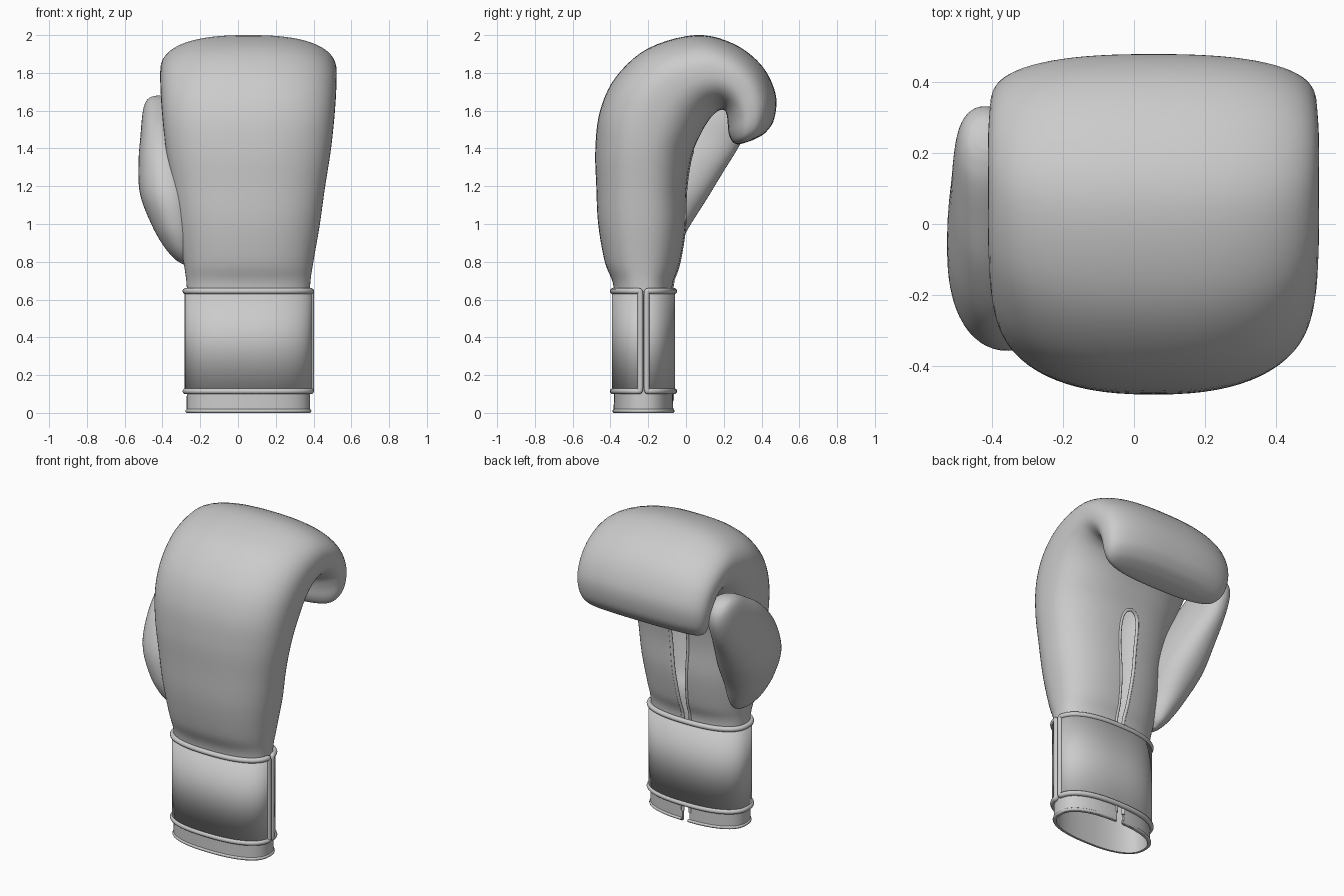
import bpy, bmesh, math

if "Cube" in bpy.data.objects:
    bpy.data.objects.remove(bpy.data.objects["Cube"])

CX, CY = 0.055, -0.225          # wrist centre


def spow(v, n):
    return math.copysign(abs(v) ** (2 / n), v)


def spline(keys, steps):
    """Catmull-Rom interpolation through rows of numbers."""
    rows = []
    for i in range(len(keys) - 1):
        p = [keys[max(0, min(len(keys) - 1, i + k))] for k in (-1, 0, 1, 2)]
        for s in range(steps):
            t = s / steps
            rows.append([0.5 * (2 * b + (c - a) * t + (2 * a - 5 * b + 4 * c - d) * t * t
                                + (3 * b - a - 3 * c + d) * t ** 3) for a, b, c, d in zip(*p)])
    rows.append(list(keys[-1]))
    return rows


def make_object(name, bm):
    bmesh.ops.recalc_face_normals(bm, faces=bm.faces)
    me = bpy.data.meshes.new(name)
    bm.to_mesh(me)
    bm.free()
    ob = bpy.data.objects.new(name, me)
    bpy.context.collection.objects.link(ob)
    return ob


def select(ob):
    bpy.ops.object.select_all(action='DESELECT')
    ob.select_set(True)
    bpy.context.view_layer.objects.active = ob


def smooth(ob, angle=40):
    select(ob)
    bpy.ops.object.shade_smooth_by_angle(angle=math.radians(angle))


def loft(name, rows, seg=72, cap_start=False):
    """Row: front edge y,z / back edge y,z / centre x / half width / roundness."""
    bm = bmesh.new()
    rings = []
    for fy, fz, by, bz, cx, hw, n in rows:
        ring = []
        for k in range(seg):
            t = 2 * math.pi * k / seg
            u, v = spow(math.cos(t), n), spow(math.sin(t), n)
            ring.append(bm.verts.new((cx + hw * u, (fy + by) / 2 + (by - fy) / 2 * v,
                                      (fz + bz) / 2 + (bz - fz) / 2 * v)))
        rings.append(ring)
    for a, b in zip(rings, rings[1:]):
        for k in range(seg):
            j = (k + 1) % seg
            bm.faces.new((a[k], a[j], b[j], b[k]))
    bm.faces.new(rings[-1])
    if cap_start:
        bm.faces.new(rings[0])
    return make_object(name, bm)


def tube(name, pts, radius, cyclic=False):
    cu = bpy.data.curves.new(name, 'CURVE')
    cu.dimensions = '3D'
    cu.bevel_depth, cu.bevel_resolution, cu.use_fill_caps = radius, 3, True
    sp = cu.splines.new('POLY')
    sp.points.add(len(pts) - 1)
    for p, co in zip(sp.points, pts):
        p.co = (*co, 1)
    sp.use_cyclic_u = cyclic
    ob = bpy.data.objects.new(name, cu)
    bpy.context.collection.objects.link(ob)
    select(ob)
    bpy.ops.object.convert(target='MESH')
    smooth(ob)


def wrist(t, z, a, b, n=2.4):
    return (CX + a * spow(math.cos(t), n), CY + b * spow(math.sin(t), n), z)


# Hand shell: wrist sleeve, back of the hand, curled fist
hand_keys = [
    (-.383, 0, -.067, 0, .327, 2.4), (-.38, .3, -.07, .3, .325, 2.4),
    (-.38, .58, -.07, .58, .325, 2.4), (-.388, .69, -.068, .69, .328, 2.4),
    (-.43, .8, -.035, .79, .343, 2.4), (-.465, 1.0, -.004, .98, .377, 2.4),
    (-.475, 1.2, .002, 1.18, .405, 2.4), (-.48, 1.4, .03, 1.36, .435, 2.4),
    (-.455, 1.6, .08, 1.48, .453, 2.5), (-.37, 1.78, .125, 1.555, .463, 2.5),
    (-.2, 1.93, .165, 1.595, .467, 2.5), (.05, 2.0, .19, 1.605, .467, 2.5),
    (.25, 1.955, .208, 1.597, .467, 2.5), (.4, 1.84, .217, 1.57, .463, 2.5),
    (.474, 1.69, .221, 1.53, .457, 2.5), (.468, 1.56, .227, 1.475, .44, 2.5),
    (.425, 1.488, .245, 1.437, .405, 2.5), (.37, 1.452, .27, 1.422, .34, 2.4),
    (.322, 1.433, .292, 1.424, .2, 2.2)]
hand_rows = spline([(*k[:4], CX, *k[4:]) for k in hand_keys], 5)
hand = loft("hand_shell", hand_rows)
sol = hand.modifiers.new("Shell", 'SOLIDIFY')
sol.thickness, sol.offset = 0.015, -1

# Teardrop palm opening, cut through the shell down to the wrist
half = spline([(.026, -.05), (.026, .3), (.026, .66), (.035, .85), (.055, 1.1), (.062, 1.25),
               (.055, 1.33), (.035, 1.37), (0, 1.385)], 5)
outline = [(CX - .008 + w, z) for w, z in half]
outline += [(CX - .008 - w, z) for w, z in reversed(half[:-1])]
bm = bmesh.new()
face = bm.faces.new([bm.verts.new((x, -.2, z)) for x, z in outline])
ext = bmesh.ops.extrude_face_region(bm, geom=[face])
bmesh.ops.translate(bm, vec=(0, .4, 0),
                    verts=[v for v in ext['geom'] if isinstance(v, bmesh.types.BMVert)])
cutter = make_object("palm_cutter", bm)
cutter.hide_render = True
cut = hand.modifiers.new("Opening", 'BOOLEAN')
cut.operation, cut.solver, cut.object = 'DIFFERENCE', 'EXACT', cutter
select(hand)
for m in ("Shell", "Opening"):
    bpy.ops.object.modifier_apply(modifier=m)
bpy.data.objects.remove(cutter)
smooth(hand)


# Binding around the palm opening
def palm_y(z):
    for a, b in zip(hand_rows, hand_rows[1:]):
        if a[3] <= z <= b[3]:
            return a[2] + (b[2] - a[2]) * (z - a[3]) / (b[3] - a[3])
    return hand_rows[0][2]


tube("palm_binding", [(x, palm_y(z) - .005, z) for x, z in outline if z > 0.0], .01)

# Binding around the bottom hem, broken at the palm slit
g = 0.04
tube("hem_binding", [wrist(math.pi / 2 + g + (2 * math.pi - 2 * g) * i / 96, .01, .324, .155)
                     for i in range(97)], .01)

# Wrist strap with a gap on the right side
Z0, Z1, T0 = .115, .645, .065
T1 = 2 * math.pi - T0
N = 120
bm = bmesh.new()
cols = [[bm.verts.new(wrist(T0 + (T1 - T0) * i / N, z, .337, .168)) for z in (Z0, Z1)]
        for i in range(N + 1)]
for a, b in zip(cols, cols[1:]):
    bm.faces.new((a[0], b[0], b[1], a[1]))
strap = make_object("wrist_strap", bm)
sol = strap.modifiers.new("Thickness", 'SOLIDIFY')
sol.thickness, sol.offset = .012, -1
smooth(strap)

# Rolled edge around the strap, with rounded corners
edge = []
r, rt = .025, .025
for tc, zc, a0 in ((T1 - rt, Z1 - r, 0), (T0 + rt, Z1 - r, 90),
                   (T0 + rt, Z0 + r, 180), (T1 - rt, Z0 + r, 270)):
    corner = [(tc + rt * math.cos(math.radians(a0 + d)), zc + r * math.sin(math.radians(a0 + d)))
              for d in range(0, 91, 18)]
    if edge:
        t, z = edge[-1]
        if abs(corner[0][0] - t) > 1:
            edge += [(t + (corner[0][0] - t) * i / N, z) for i in range(1, N)]
    edge += corner
tube("strap_edge", [wrist(t, z, .333, .162) for t, z in edge], .016, True)

# Thumb: a flattened lobe leaning from the wrist toward the fist
thumb_keys = [
    (-.18, .785, -.13, .785, -.275, .012, 2), (-.25, .81, -.08, .82, -.285, .05, 2),
    (-.31, .88, -.035, .89, -.305, .09, 2), (-.35, 1.0, .02, .99, -.335, .122, 2.1),
    (-.35, 1.17, .115, 1.14, -.37, .148, 2.2), (-.27, 1.36, .2, 1.28, -.395, .132, 2.2),
    (-.13, 1.51, .28, 1.41, -.415, .102, 2.2), (.02, 1.61, .325, 1.515, -.42, .088, 2.2),
    (.11, 1.66, .33, 1.59, -.42, .076, 2.2), (.17, 1.677, .305, 1.642, -.42, .055, 2.1),
    (.21, 1.68, .265, 1.668, -.42, .025, 2)]
smooth(loft("thumb", spline(thumb_keys, 6), 56, True), 60)
